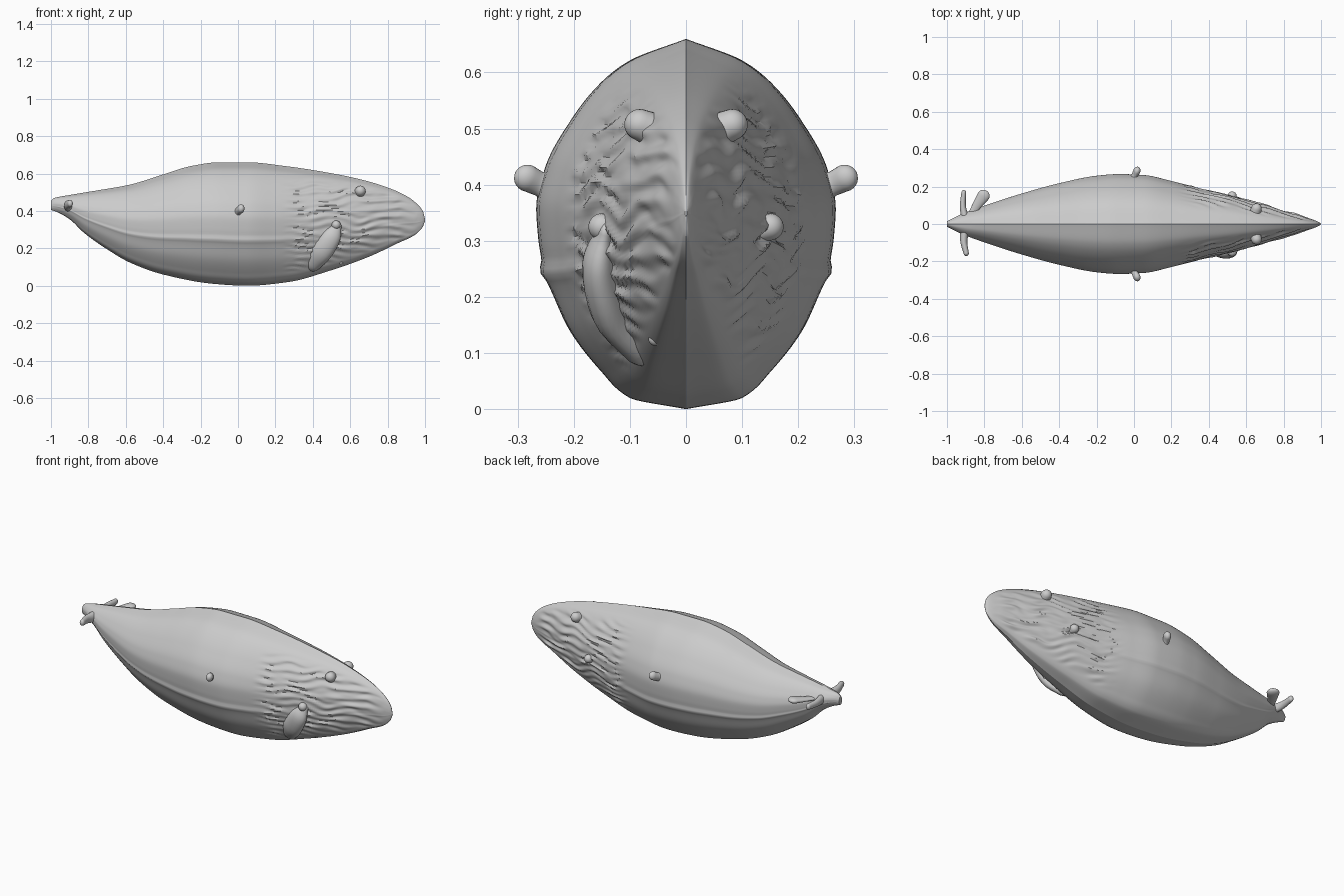
import bpy, bmesh, math
from mathutils import Vector, noise

if "Cube" in bpy.data.objects:
    bpy.data.objects.remove(bpy.data.objects["Cube"])


def curve(pts, x):
    """Monotone-ish cubic through (x, value) points."""
    n = len(pts)
    if x <= pts[0][0]:
        return pts[0][1]
    if x >= pts[-1][0]:
        return pts[-1][1]
    i = next(k for k in range(n - 1) if x <= pts[k + 1][0])

    def slope(k):
        if k == 0 or k == n - 1:
            a, b = (0, 1) if k == 0 else (n - 2, n - 1)
            return (pts[b][1] - pts[a][1]) / (pts[b][0] - pts[a][0])
        a = (pts[k][1] - pts[k - 1][1]) / (pts[k][0] - pts[k - 1][0])
        b = (pts[k + 1][1] - pts[k][1]) / (pts[k + 1][0] - pts[k][0])
        return 0 if a * b <= 0 else 2 * a * b / (a + b)
    h = pts[i + 1][0] - pts[i][0]
    t = (x - pts[i][0]) / h
    return ((2*t**3 - 3*t*t + 1) * pts[i][1] + (t**3 - 2*t*t + t) * h * slope(i)
            + (3*t*t - 2*t**3) * pts[i + 1][1] + (t**3 - t*t) * h * slope(i + 1))


def make(name, rings, angle):
    """Skin a list of closed rings and cap both ends."""
    bm = bmesh.new()
    vs = [[bm.verts.new(p) for p in r] for r in rings]
    n = len(vs[0])
    for a, b in zip(vs, vs[1:]):
        for j in range(n):
            bm.faces.new((a[j], a[(j + 1) % n], b[(j + 1) % n], b[j]))
    bm.faces.new(vs[0])
    bm.faces.new(vs[-1])
    bmesh.ops.recalc_face_normals(bm, faces=bm.faces)
    me = bpy.data.meshes.new(name)
    bm.to_mesh(me)
    bm.free()
    ob = bpy.data.objects.new(name, me)
    bpy.context.collection.objects.link(ob)
    bpy.ops.object.select_all(action='DESELECT')
    ob.select_set(True)
    bpy.context.view_layer.objects.active = ob
    bpy.ops.object.shade_smooth_by_angle(angle=math.radians(angle))
    return ob


# body outlines: back, belly and half width along x, then the section
TOP = [(-1, .455), (-.985, .468), (-.9, .485), (-.75, .51), (-.58, .54), (-.4, .595), (-.25, .64),
       (-.1, .66), (.05, .66), (.25, .64), (.45, .61), (.65, .57), (.8, .525), (.9, .48),
       (.96, .435), (.99, .395), (1, .355)]
BOT = [(-1, .405), (-.97, .395), (-.9, .355), (-.82, .28), (-.7, .195), (-.58, .125), (-.4, .06),
       (-.13, .01), (.05, 0), (.27, .02), (.49, .08), (.7, .155), (.86, .23), (.94, .268),
       (.985, .31), (1, .345)]
WID = [(-1, .015), (-.95, .04), (-.9, .062), (-.75, .115), (-.6, .163), (-.4, .218), (-.2, .258),
       (-.08, .267), (.05, .262), (.2, .23), (.35, .19), (.5, .155), (.65, .115), (.8, .07),
       (.93, .032), (.985, .012), (1, .002)]
SEC = [(0, 0), (.03, .38), (.1, .57), (.21, .78), (.35, .945), (.37, .98), (.39, .965), (.45, .985),
       (.54, 1), (.65, .94), (.79, .75), (.88, .57), (.94, .38), (1, 0)]


def wrinkle(x, t, side):
    """Head creases: running along the snout, breaking up at the rear."""
    f = min(1, max(0, (x - .24) / .08)) * min(1, max(0, (.96 - x) / .1))
    f *= min(1, max(0, (t - .07) / .08)) * min(1, max(0, (.93 - t) / .08))
    if f <= 0:
        return 0
    z = curve(BOT, x) * (1 - t) + curve(TOP, x) * t
    wob = noise.noise((x * 7, z * 9, side * 5)) * 3.5
    fan = (z - .35) * 150 + (.6 - x) * 16 * (1 if z > .35 else -1) * abs(z - .35) / .15
    return f * .0065 * math.sin(fan + wob * 1.5) * (.6 + noise.noise((x * 12, z * 25, side * 3 + 7)))


rings = []
NX, NT = 200, 90
for i in range(NX + 1):
    x = -math.cos(math.pi * i / NX) * .55 + (2 * i / NX - 1) * .45
    zb, zt, w = curve(BOT, x), curve(TOP, x), curve(WID, x)
    ts = [(1 - math.cos(math.pi * j / NT)) / 2 for j in range(NT + 1)]
    ring = []
    for side, seq in ((-1, ts), (1, ts[-2:0:-1])):
        for t in seq:
            y = w * curve(SEC, t)
            if 0 < t < 1:
                y = max(0, y + wrinkle(x, t, side))
            ring.append((x, side * y, zb + (zt - zb) * t))
    rings.append(ring)
make("body", rings, 40)


def limb(name, pts, radii, flat=1.0, axis=(0, 1, 0)):
    """Rounded tapered limb along a path, thinned along an axis."""
    P = [Vector(p) for p in pts]
    m = len(P) - 1
    axis = Vector(axis)

    def at(s):
        comp = [curve([(k / m, p[c]) for k, p in enumerate(P)], s) for c in range(3)]
        return Vector(comp), curve([(k / m, r) for k, r in enumerate(radii)], s)
    stops = []
    d0, d1 = (P[1] - P[0]).normalized(), (P[-1] - P[-2]).normalized()
    for k in range(7):
        a = math.pi / 2 * (.04 + .96 * k / 6)
        stops.append((P[0] - d0 * radii[0] * math.cos(a), radii[0] * math.sin(a)))
    stops += [at(k / 12) for k in range(1, 12)]
    for k in range(7):
        a = math.pi / 2 * (.96 * k / 6)
        stops.append((P[-1] + d1 * radii[-1] * math.sin(a), radii[-1] * math.cos(a)))
    out = []
    for k, (c, r) in enumerate(stops):
        d = (stops[min(k + 1, len(stops) - 1)][0] - stops[max(k - 1, 0)][0]).normalized()
        u = d.cross(axis).normalized()
        v = d.cross(u)
        out.append([c + u * r * math.cos(q) + v * r * flat * math.sin(q)
                    for q in (2 * math.pi * j / 20 for j in range(20))])
    return make(name, out, 60)


# paired knobs on head, cheek and flank
for s, n in ((-1, "near"), (1, "far")):
    limb("brow_knob_" + n, [(.65, s*.065, .50), (.655, s*.082, .507)], [.03, .028], 1, (0, 0, 1))
    limb("cheek_knob_" + n, [(.52, s*.125, .32), (.525, s*.15, .325)], [.025, .024], 1, (0, 0, 1))
    limb("flank_knob_" + n, [(0, s*.24, .395), (.005, s*.262, .402), (.015, s*.283, .412)],
         [.034, .022, .024], .8, (1, 0, 0))
    # low swelling and small nub under the belly
    limb("belly_swelling_" + n, [(0, s*.085, .06), (.1, s*.09, .075), (.2, s*.11, .11)],
         [.03, .05, .04], .8)

# single flipper on the near side with a small nub by its tip
limb("flipper", [(.53, -.145, .315), (.50, -.155, .26), (.45, -.138, .185), (.395, -.09, .13)],
     [.024, .05, .057, .056], .6)
limb("chin_nub", [(.55, -.035, .128), (.55, -.055, .125)], [.013, .012], 1, (0, 0, 1))

# tail stalks
limb("tail_stalk_far_rear", [(-.9, .02, .43), (-.915, .1, .432), (-.91, .168, .435)],
     [.022, .016, .013], 1.3, (0, 0, 1))
limb("tail_stalk_far_front", [(-.87, .05, .43), (-.84, .1, .435), (-.805, .15, .44)],
     [.018, .024, .033], .5, (0, 0, 1))
limb("tail_stalk_near", [(-.905, -.03, .425), (-.91, -.09, .432), (-.897, -.157, .44)],
     [.025, .019, .014], 1.3, (0, 0, 1))
